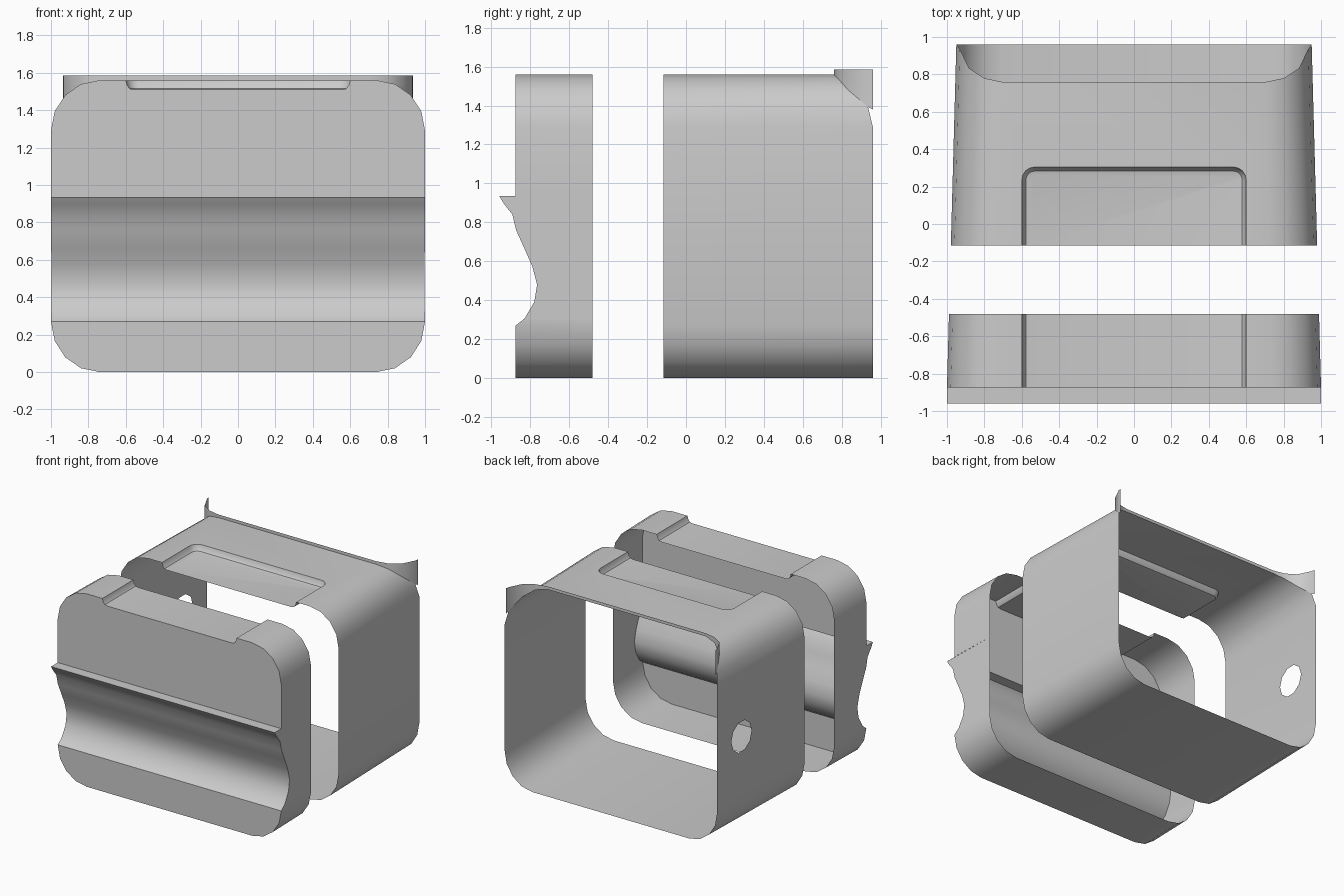
import bpy, bmesh
from math import sin, cos, pi, sqrt

if "Cube" in bpy.data.objects:
    bpy.data.objects.remove(bpy.data.objects["Cube"])

TOP, LIP = 1.56, 1.585


def P(x, y, z):
    # outer walls narrow slightly toward the back; the roof recess does not
    t = min(1.0, 1 - 0.02725 * (y + 0.875)) if abs(x) > 0.7 else 1.0
    return (x * t, y, z)


def face(bm, pts):
    bm.faces.new([bm.verts.new(p) for p in pts])


def flip(pts):
    return [(-x, y, z) for x, y, z in pts]


def both(bm, pts):
    face(bm, pts)
    face(bm, flip(pts)[::-1])


def across(bm, a, b):
    # quad spanning from the right side to its mirror image
    face(bm, [a, b] + flip([b, a]))


def finish(bm, name):
    bmesh.ops.remove_doubles(bm, verts=bm.verts, dist=1e-4)
    bmesh.ops.recalc_face_normals(bm, faces=bm.faces)
    me = bpy.data.meshes.new(name)
    bm.to_mesh(me)
    bm.free()
    ob = bpy.data.objects.new(name, me)
    bpy.context.collection.objects.link(ob)
    bpy.ops.object.select_all(action='DESELECT')
    ob.select_set(True)
    bpy.context.view_layer.objects.active = ob
    bpy.ops.object.shade_smooth_by_angle(angle=0.6)


# Quarter-ellipse corner: (x, distance from top or bottom)
corner = [(1 - .26 * (1 - cos(k * pi / 8)), .27 * (1 - sin(k * pi / 8))) for k in range(5)]
bottom = [(x, d) for x, d in corner[::-1]]
upper = [(x, TOP - d) for x, d in corner]
# Recess wall steps: (inset, z)
steps = [(0, TOP), (.008, 1.532), (.022, 1.515), (.045, 1.51)]

# ---- front_shell: rim, closed front face, moulded groove ----
bm = bmesh.new()
F, R = -.875, -.48
groove = [(-.875, .27), (-.83, .305), (-.78, .39), (-.765, .48), (-.79, .575),
          (-.83, .665), (-.873, .76), (-.892, .84), (-.935, .895), (-.96, .935)]
low = [(x, F, z) for x, z in bottom]
mid = [(1.0, y, z) for y, z in groove]
high = [(1.0, F, .935)] + [(x, F, z) for x, z in upper] + [(.6 - i, F, z) for i, z in steps]
line = low + mid[1:] + high
for a, b in zip(line, line[1:]):
    if a[0] == b[0] and a[2] == b[2]:
        continue
    both(bm, [P(*a), P(*b), P(b[0], R, b[2]), P(a[0], R, a[2])])
for end in (line[0], line[-1]):
    across(bm, P(*end), P(end[0], R, end[2]))
for a, b in zip(mid + high[:1], mid[1:] + high[:1]):
    across(bm, P(*a), P(*b))
for cap in (low, high):
    pts = [P(*p) for p in cap]
    face(bm, pts + flip(pts)[::-1])
finish(bm, "front_shell")

# ---- rear_sleeve: open tube with roof recess, side hole and raised lip ----
bm = bmesh.new()
F, R = -.115, .96


def rear_y(x):
    # roof is cut back along a rounded plan curve
    u = max(0, (x * .953 - .695) / .241)
    return R - .2 * sqrt(max(0, 1 - u * u))


for a, b in zip(bottom, bottom[1:]):
    both(bm, [P(a[0], F, a[1]), P(b[0], F, b[1]), P(b[0], R, b[1]), P(a[0], R, a[1])])
across(bm, P(.74, F, 0), P(.74, R, 0))
ends = [P(x, rear_y(x) if k else R, z) for k, (x, z) in enumerate(upper)]
for k in range(4):
    both(bm, [P(upper[k][0], F, upper[k][1]), P(upper[k + 1][0], F, upper[k + 1][1]),
              ends[k + 1], ends[k]])

# right wall, and left wall split in two halves around a round hole
face(bm, [P(1, F, .27), P(1, R, .27), P(1, R, 1.29), P(1, F, 1.29)])
zc = .78
for s in (-1, 1):
    ring = [P(-1, .66 + .125 * cos(k * pi / 5), zc + s * .125 * sin(k * pi / 5)) for k in range(6)]
    ze = zc + s * .51
    face(bm, [P(-1, F, ze), P(-1, R, ze), P(-1, R, zc)] + ring + [P(-1, F, zc)])


# recess: U-shaped edge stepping down to the floor
def u_path(i, z):
    r = .07 - i
    pts = [(.6 - i, F, z)]
    pts += [(.53 + r * cos(k * pi / 8), .235 + r * sin(k * pi / 8), z) for k in range(5)]
    return pts + flip(pts)[::-1]


loops = [u_path(i, z) for i, z in steps]
for A, B in zip(loops, loops[1:]):
    for k in range(len(A) - 1):
        face(bm, [A[k], A[k + 1], B[k + 1], B[k]])
face(bm, loops[-1])
c = P(.74, F, TOP)
face(bm, loops[0] + flip([c, ends[-1]]) + [ends[-1], c])

# raised lip standing on the cut edge
lip = [(.936, R, 1.38)] + ends[1:]
for a, b in zip(lip, lip[1:]):
    both(bm, [a, b, (b[0], b[1], LIP), (a[0], a[1], LIP)])
across(bm, lip[-1], (lip[-1][0], lip[-1][1], LIP))
finish(bm, "rear_sleeve")
